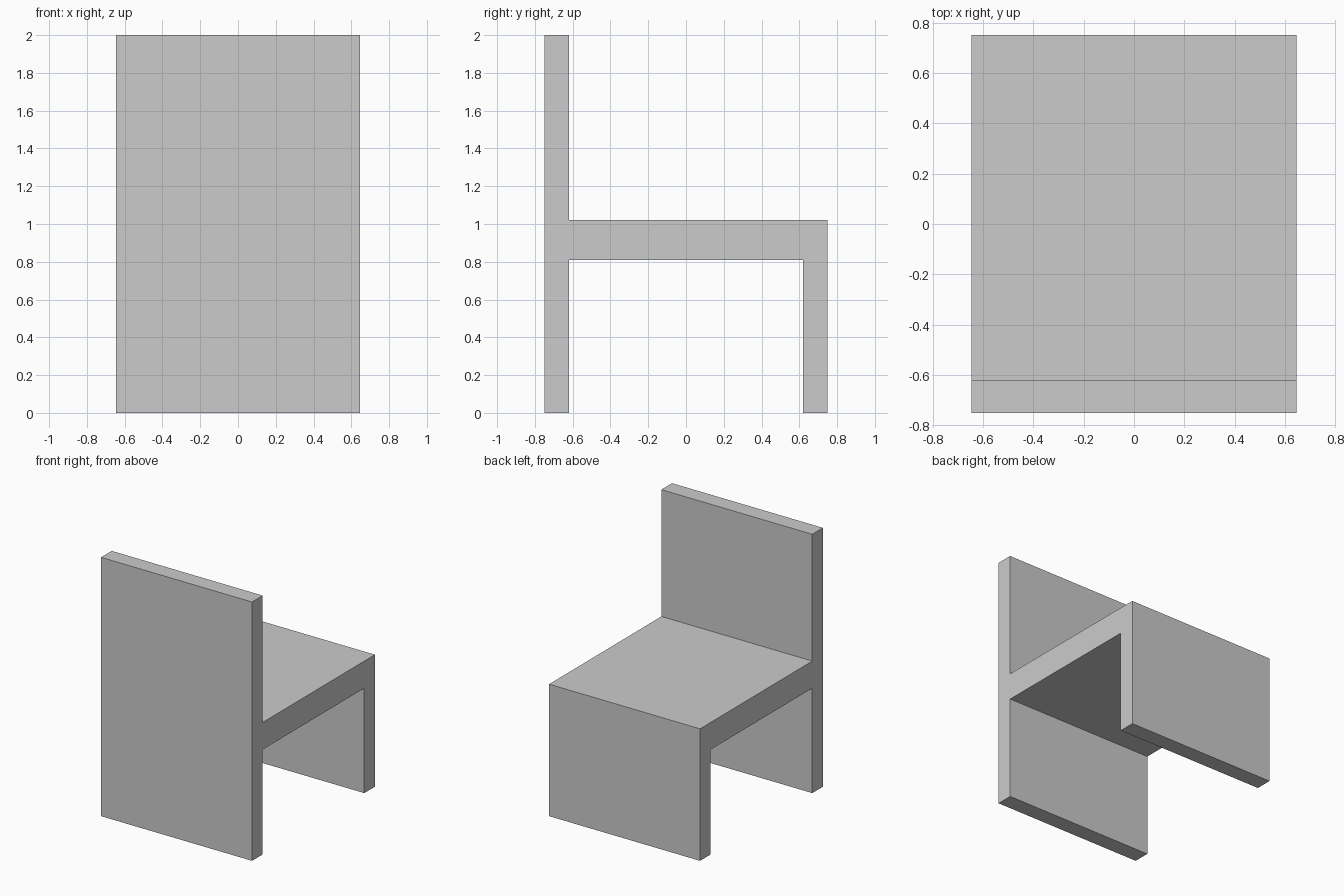
import bpy
import bmesh
from mathutils import Vector

if "Cube" in bpy.data.objects:
    bpy.data.objects.remove(bpy.data.objects["Cube"])

HALF_W = 0.645        # half width along x
BACK, FRONT = -0.75, 0.75
T = 0.13              # panel thickness
SEAT_LOW, SEAT_TOP, TOP = 0.81, 1.02, 2.0

# Side profile (y, z): tall back panel, seat slab and leg panel in one piece
profile = [
    (BACK, 0), (BACK + T, 0), (BACK + T, SEAT_LOW),
    (FRONT - T, SEAT_LOW), (FRONT - T, 0), (FRONT, 0),
    (FRONT, SEAT_TOP), (BACK + T, SEAT_TOP),
    (BACK + T, TOP), (BACK, TOP),
]


def extrude_profile(name, points, half_width):
    bm = bmesh.new()
    face = bm.faces.new([bm.verts.new((-half_width, y, z)) for y, z in points])
    result = bmesh.ops.extrude_face_region(bm, geom=[face], use_keep_orig=True)
    moved = [g for g in result["geom"] if isinstance(g, bmesh.types.BMVert)]
    bmesh.ops.translate(bm, verts=moved, vec=Vector((2 * half_width, 0, 0)))
    bmesh.ops.recalc_face_normals(bm, faces=bm.faces[:])
    mesh = bpy.data.meshes.new(name)
    bm.to_mesh(mesh)
    bm.free()
    obj = bpy.data.objects.new(name, mesh)
    bpy.context.collection.objects.link(obj)
    return obj


# Chair body
extrude_profile("chair", profile, HALF_W)
